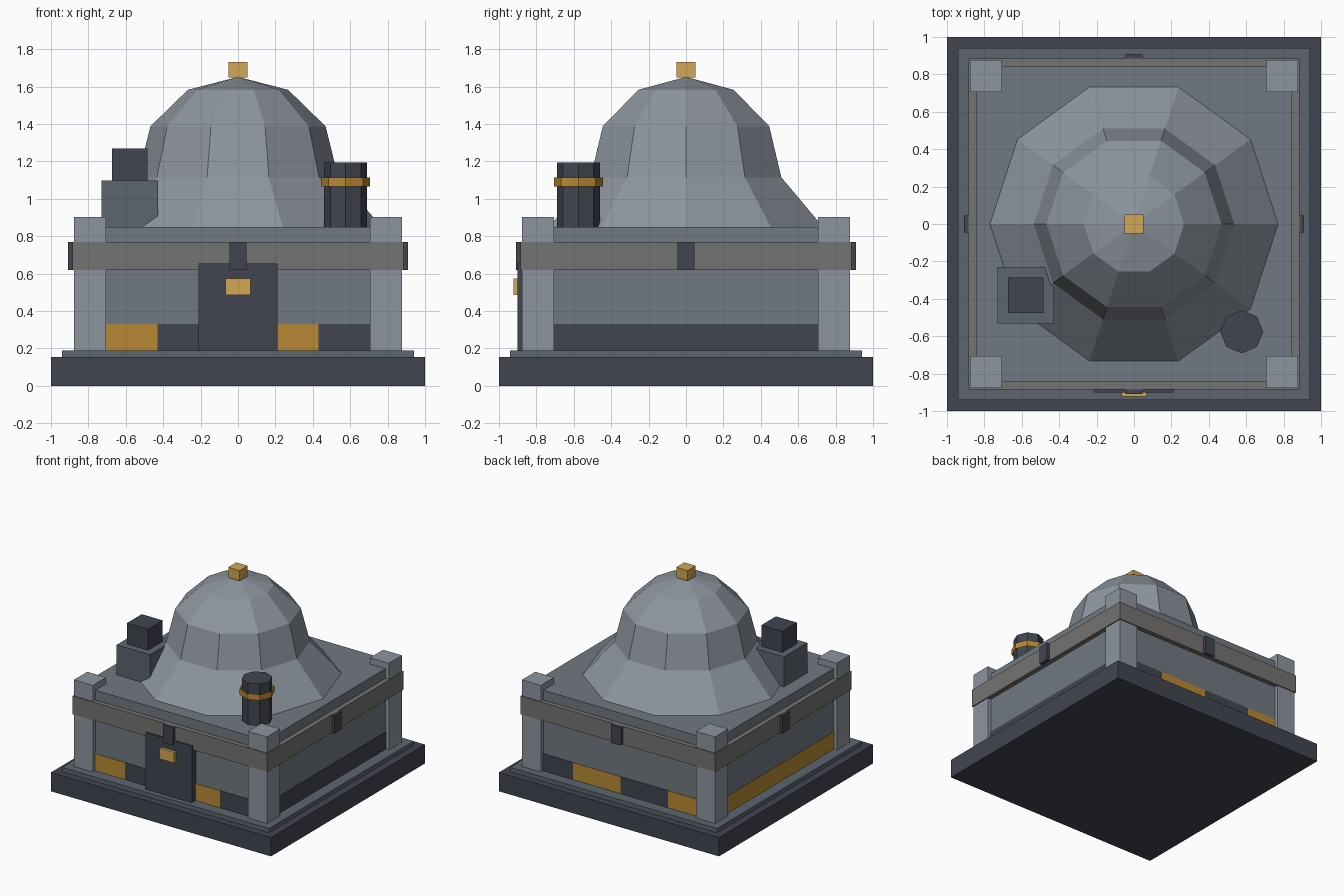
import bpy, bmesh
from math import cos, sin, pi

if "Cube" in bpy.data.objects:
    bpy.data.objects.remove(bpy.data.objects["Cube"])


def material(name, r, g, b):
    m = bpy.data.materials.new(name)
    m.diffuse_color = (r, g, b, 1)
    m.use_nodes = True
    m.node_tree.nodes["Principled BSDF"].inputs["Base Color"].default_value = m.diffuse_color
    return m


DARK = material("dark_slate", 0.053, 0.060, 0.078)
SLATE = material("slate", 0.110, 0.130, 0.158)
WALL = material("wall_grey", 0.165, 0.190, 0.220)
PALE = material("pale_stone", 0.270, 0.300, 0.345)
BAND = material("warm_grey", 0.175, 0.172, 0.165)
GOLD = material("ochre", 0.48, 0.25, 0.035)
BRIGHT = material("bright_gold", 0.65, 0.39, 0.085)


def finish(name, bm, mat):
    bmesh.ops.recalc_face_normals(bm, faces=bm.faces)
    me = bpy.data.meshes.new(name)
    bm.to_mesh(me)
    bm.free()
    me.materials.append(mat)
    ob = bpy.data.objects.new(name, me)
    bpy.context.collection.objects.link(ob)
    return ob


def box(name, x, y, z, mat):
    """Box from (min, max) ranges on each axis."""
    bm = bmesh.new()
    bmesh.ops.create_cube(bm, size=1)
    for v in bm.verts:
        v.co = [r[0] if c < 0 else r[1] for c, r in zip(v.co, (x, y, z))]
    return finish(name, bm, mat)


def slab(name, h, z, mat):
    return box(name, (-h, h), (-h, h), z, mat)


def lathe(name, profile, sides, mat, centre=(0, 0), caps=True):
    """Faceted solid of revolution from (radius, height) points."""
    bm = bmesh.new()
    rings = []
    for r, z in profile:
        n = sides if r > 0 else 1
        rings.append([bm.verts.new((centre[0] + r * cos(2 * pi * i / sides),
                                    centre[1] + r * sin(2 * pi * i / sides), z))
                      for i in range(n)])
    for a, b in zip(rings, rings[1:]):
        for i in range(sides):
            j = (i + 1) % sides
            quad = [a[i], a[j], b[j], b[i]] if len(b) > 1 else [a[i], a[j], b[0]]
            bm.faces.new(quad)
    if caps:
        for ring in (rings[0], rings[-1]):
            if len(ring) > 1:
                bm.faces.new(ring)
    return finish(name, bm, mat)


# Stepped foundation, walls and belt
slab("foundation", 1.0, (0, 0.155), DARK)
slab("foundation_step", 0.94, (0.155, 0.19), SLATE)
slab("walls", 0.846, (0.19, 0.85), WALL)
slab("belt", 0.885, (0.62, 0.77), BAND)

# Corner pillars
for sx in (-1, 1):
    for sy in (-1, 1):
        box("corner_pillar", sorted((sx * 0.705, sx * 0.877)),
            sorted((sy * 0.705, sy * 0.877)), (0.19, 0.902), PALE)

# Painted skirting: alternating on front and back, plain on the sides
edges = (-0.705, -0.43, 0, 0.43, 0.705)
for i, span in enumerate(zip(edges, edges[1:])):
    mat = DARK if i % 2 else GOLD
    box("front_skirting", span, (-0.85, -0.83), (0.19, 0.33), mat)
    box("back_skirting", span, (0.83, 0.85), (0.19, 0.33), mat)
box("left_skirting", (-0.85, -0.83), (-0.705, 0.705), (0.19, 0.33), GOLD)
box("right_skirting", (0.83, 0.85), (-0.705, 0.705), (0.19, 0.33), DARK)

# Belt clips in the middle of each side
for s in (-1, 1):
    out = sorted((s * 0.875, s * 0.91))
    box("belt_clip", (-0.045, 0.045), out, (0.62, 0.77), DARK)
    box("belt_clip", out, (-0.045, 0.045), (0.62, 0.77), DARK)

# Door with plate
box("door", (-0.21, 0.21), (-0.90, -0.84), (0.19, 0.655), DARK)
box("door_plate", (-0.068, 0.066), (-0.923, -0.895), (0.487, 0.575), BRIGHT)

# Faceted dome and finial
lathe("dome", [(0.77, 0.85), (0.536, 1.115), (0.468, 1.388),
               (0.268, 1.583), (0, 1.652)], 10, PALE)
box("finial", (-0.052, 0.052), (-0.052, 0.052), (1.648, 1.732), BRIGHT)

# Roof vent box
box("vent_base", (-0.73, -0.427), (-0.533, -0.23), (0.85, 1.097), SLATE)
box("vent_cap", (-0.674, -0.484), (-0.476, -0.287), (1.097, 1.27), DARK)

# Chimney with open collar
lathe("chimney", [(0.115, 0.85), (0.115, 1.193)], 8, DARK, (0.576, -0.576))
lathe("chimney_collar", [(0.131, 1.065), (0.131, 1.115)], 8, GOLD,
      (0.576, -0.576), caps=False)
